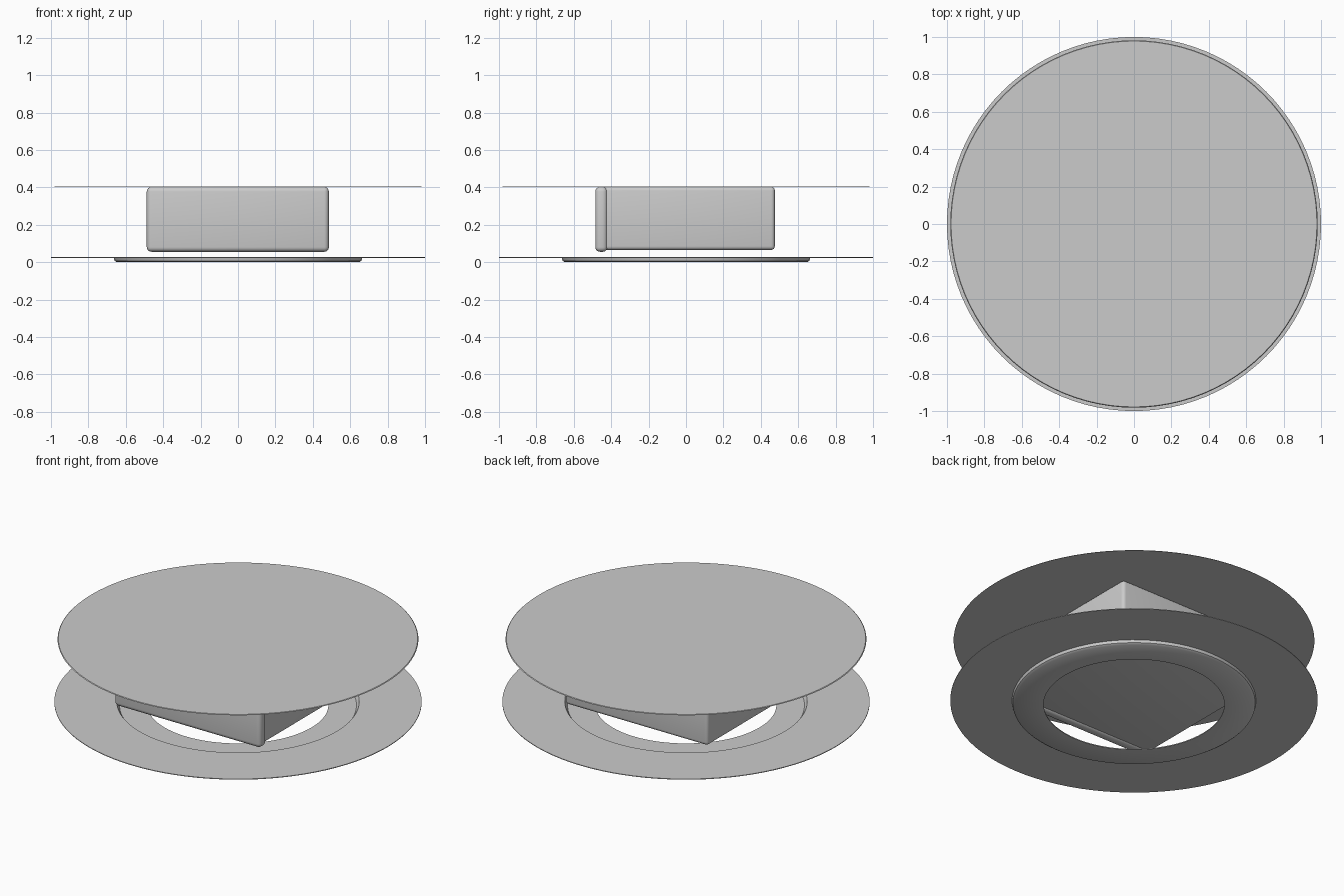
import bpy
import bmesh
import math

if "Cube" in bpy.data.objects:
    bpy.data.objects.remove(bpy.data.objects["Cube"], do_unlink=True)

# One plain grey for every part
grey = bpy.data.materials.new("plain grey")
grey.diffuse_color = (0.6, 0.6, 0.6, 1)
grey.use_nodes = True
grey.node_tree.nodes["Principled BSDF"].inputs["Base Color"].default_value = (0.6, 0.6, 0.6, 1)


def finish(name, bm):
    bmesh.ops.recalc_face_normals(bm, faces=bm.faces)
    mesh = bpy.data.meshes.new(name)
    bm.to_mesh(mesh)
    bm.free()
    mesh.materials.append(grey)
    obj = bpy.data.objects.new(name, mesh)
    bpy.context.collection.objects.link(obj)
    bpy.ops.object.select_all(action='DESELECT')
    obj.select_set(True)
    bpy.context.view_layer.objects.active = obj
    bpy.ops.object.shade_smooth_by_angle(angle=math.radians(35))
    return obj


def lathe(name, profile, sides, closed=True):
    """Turn (radius, height) points around the z axis."""
    bm = bmesh.new()
    verts = [bm.verts.new((r, 0, z)) for r, z in profile]
    pairs = list(zip(verts, verts[1:]))
    if closed:
        pairs.append((verts[-1], verts[0]))
    edges = [bm.edges.new(p) for p in pairs]
    bmesh.ops.spin(bm, geom=verts + edges, cent=(0, 0, 0), axis=(0, 0, 1),
                   angle=math.tau, steps=sides, use_merge=True)
    bmesh.ops.remove_doubles(bm, verts=bm.verts, dist=0.0001)
    return finish(name, bm)


def rounded_box(name, low, high, radius):
    bm = bmesh.new()
    bmesh.ops.create_cube(bm, size=1)
    for v in bm.verts:
        for i in range(3):
            v.co[i] = low[i] if v.co[i] < 0 else high[i]
    bmesh.ops.bevel(bm, geom=bm.edges[:], offset=radius, segments=4,
                    profile=0.5, affect='EDGES')
    return finish(name, bm)


# Thin round top
lathe("top_disc", [(0, 0.402), (0.982, 0.402), (0.978, 0.406), (0, 0.406)], 96, closed=False)

# Drawer body hanging below the top, with a slightly deeper front panel
rounded_box("drawer_body", (-0.475, -0.45, 0.066), (0.475, 0.475, 0.403), 0.02)
rounded_box("drawer_front", (-0.488, -0.485, 0.056), (0.486, -0.42, 0.403), 0.025)

# Thin base ring pressed down to a lower inner ledge around the hole
lathe("base_ring", [
    (1.0, 0.028), (0.66, 0.028), (0.645, 0.005), (0.492, 0.005),
    (0.492, 0), (0.648, 0), (0.66, 0.008), (0.664, 0.024), (1.0, 0.024)], 96)
